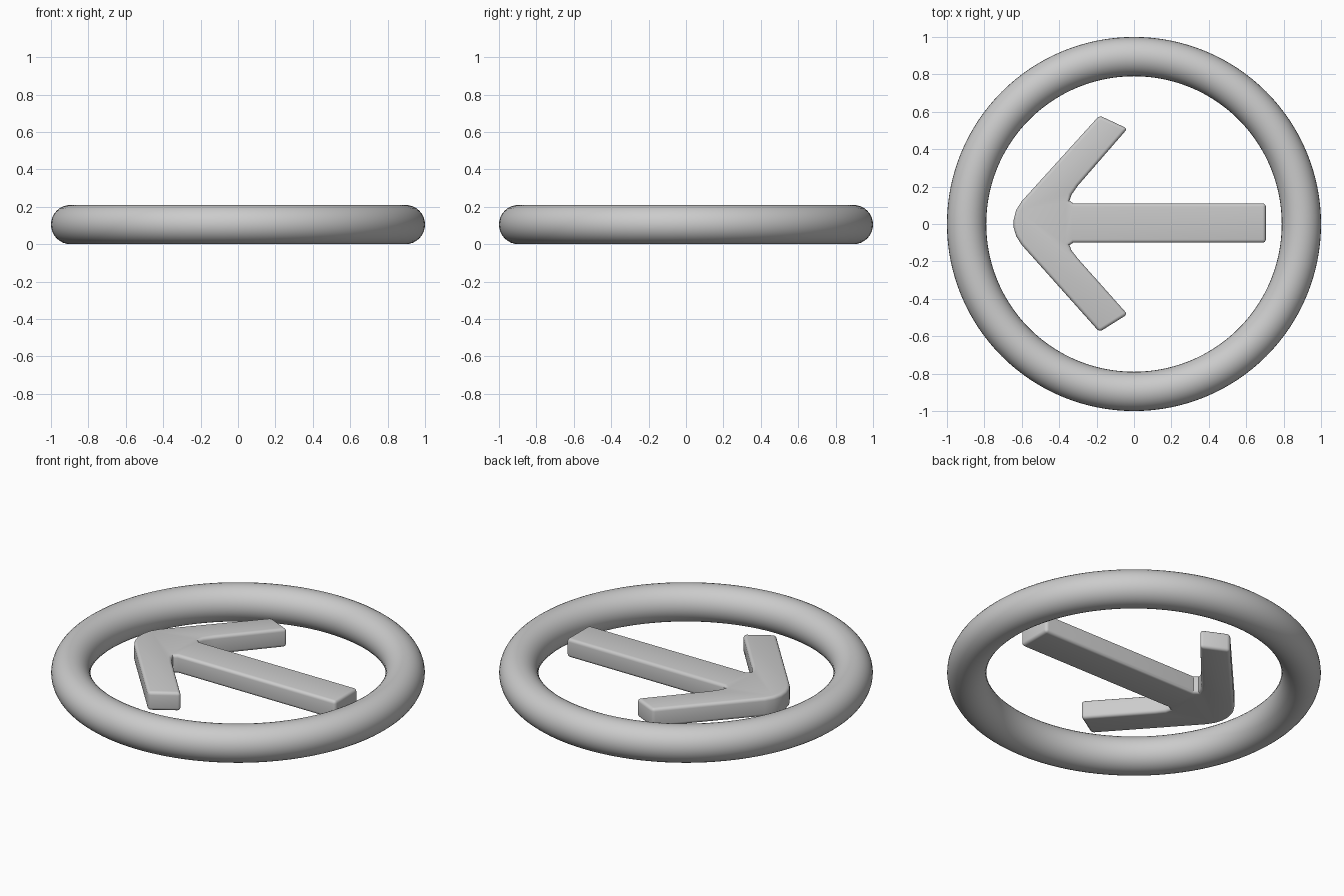
import bpy, bmesh

if "Cube" in bpy.data.objects:
    bpy.data.objects.remove(bpy.data.objects["Cube"])

# Ring
bpy.ops.mesh.primitive_torus_add(major_radius=0.895, minor_radius=0.105,
                                 major_segments=128, minor_segments=32,
                                 location=(0, 0, 0.105))
ring = bpy.context.object
ring.name = "ring"
bpy.ops.object.shade_smooth()

# Arrow outline, counter-clockwise from the shaft end
outline = [
    (0.705, -0.10), (0.705, 0.11), (-0.325, 0.11), (-0.345, 0.125), (-0.335, 0.155),
    (-0.30, 0.205), (-0.035, 0.51), (-0.185, 0.58), (-0.60, 0.122), (-0.63, 0.075),
    (-0.643, 0.025), (-0.643, -0.02), (-0.63, -0.065), (-0.60, -0.112),
    (-0.185, -0.577), (-0.035, -0.483), (-0.30, -0.185), (-0.335, -0.14),
    (-0.345, -0.113), (-0.325, -0.10),
]
bm = bmesh.new()
face = bm.faces.new([bm.verts.new((x, y, 0.05)) for x, y in outline])
top = bmesh.ops.extrude_face_region(bm, geom=[face])["geom"]
bmesh.ops.translate(bm, vec=(0, 0, 0.11),
                    verts=[g for g in top if isinstance(g, bmesh.types.BMVert)])
bmesh.ops.recalc_face_normals(bm, faces=bm.faces)

# Soften the rims and the outer corners of the shaft and barbs
corners = {(x, y) for x, y in (outline[i] for i in (0, 1, 6, 7, 14, 15))}


def is_corner(edge):
    co = edge.verts[0].co
    return any(abs(co.x - x) + abs(co.y - y) < 1e-4 for x, y in corners)


edges = [e for e in bm.edges
         if abs(e.verts[0].co.z - e.verts[1].co.z) < 1e-4 or is_corner(e)]
bmesh.ops.bevel(bm, geom=edges, offset=0.018, segments=4, profile=0.5,
                affect='EDGES', clamp_overlap=True)
mesh = bpy.data.meshes.new("arrow")
bm.to_mesh(mesh)
bm.free()
arrow = bpy.data.objects.new("arrow", mesh)
bpy.context.collection.objects.link(arrow)
bpy.ops.object.select_all(action='DESELECT')
arrow.select_set(True)
bpy.context.view_layer.objects.active = arrow
bpy.ops.object.shade_smooth_by_angle()
